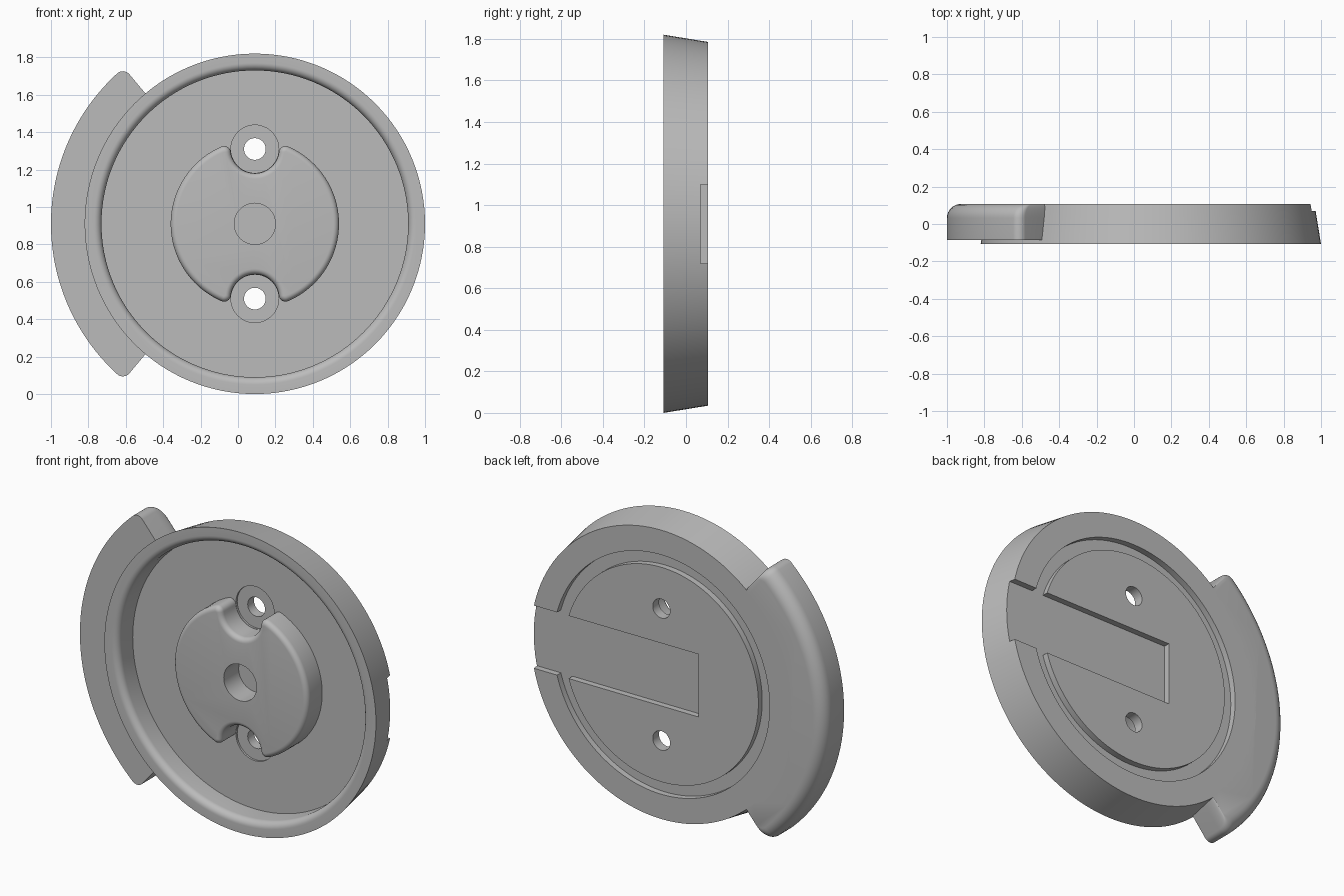
import bpy, bmesh
from math import sin, cos, pi, asin, atan2, sqrt, radians

if "Cube" in bpy.data.objects:
    bpy.data.objects.remove(bpy.data.objects["Cube"], do_unlink=True)

CX, CZ = 0.09, 0.91          # disc axis
FRONT, BACK, FLOOR = -0.108, 0.107, 0.035
SLOT = 0.07                  # depth level of slot and groove

grey = bpy.data.materials.new("plain grey")
grey.use_nodes = True
grey.diffuse_color = (0.5, 0.5, 0.5, 1)
grey.node_tree.nodes["Principled BSDF"].inputs["Base Color"].default_value = (0.5, 0.5, 0.5, 1)


def arc(r, a, b, n, c=(0, 0)):
    return [(c[0] + r * cos(a + (b - a) * i / n), c[1] + r * sin(a + (b - a) * i / n))
            for i in range(n + 1)]


def loft(name, layers):
    """Solid through matching outlines, each layer being (outline, y)."""
    bm = bmesh.new()
    rings = [[bm.verts.new((CX + x, y, CZ + z)) for x, z in pts] for pts, y in layers]
    n = len(rings[0])
    for a, b in zip(rings, rings[1:]):
        for i in range(n):
            j = (i + 1) % n
            bm.faces.new((a[i], a[j], b[j], b[i]))
    bm.faces.new(rings[0])
    bm.faces.new(rings[-1])
    bmesh.ops.recalc_face_normals(bm, faces=bm.faces)
    mesh = bpy.data.meshes.new(name)
    bm.to_mesh(mesh)
    bm.free()
    mesh.materials.append(grey)
    ob = bpy.data.objects.new(name, mesh)
    bpy.context.collection.objects.link(ob)
    return ob


def lathe(name, profile, n=128, c=(0, 0)):
    return loft(name, [(arc(r, 0, 2 * pi, n, c)[:-1], y) for r, y in profile])


def cut(ob, cutter):
    mod = ob.modifiers.new("cut", 'BOOLEAN')
    mod.operation, mod.solver, mod.object = 'DIFFERENCE', 'EXACT', cutter
    bpy.context.view_layer.objects.active = ob
    bpy.ops.object.modifier_apply(modifier=mod.name)
    bpy.data.objects.remove(cutter, do_unlink=True)


def smooth(ob):
    bpy.ops.object.select_all(action='DESELECT')
    ob.select_set(True)
    bpy.context.view_layer.objects.active = ob
    bpy.ops.object.shade_smooth_by_angle(angle=radians(30))


# Round dish: front recess, rounded lip, tapered side, groove on the back
lip = 0.04
profile = [(0.82, FLOOR)]
profile += [(0.82 + lip - u, FRONT + lip - v) for u, v in arc(lip, 0, pi / 2, 8)]
profile += [(0.91, FRONT), (0.875, BACK), (0.725, BACK), (0.725, SLOT), (0.65, SLOT), (0.65, BACK)]
dish = lathe("dish", profile)

# Straight slot on the back, open at the rim
cut(dish, loft("slot_cutter", [([(-0.25, -0.19), (1.1, -0.19), (1.1, 0.19), (-0.25, 0.19)], y)
                               for y in (SLOT, 0.3)]))

# Screw holes with shallow counterbores
for side in (-1, 1):
    c = (0, 0.4 * side)
    cut(dish, lathe("counterbore_cutter", [(0.128, -0.05), (0.128, FLOOR + 0.012)], 48, c))
    cut(dish, lathe("screw_cutter", [(0.058, -0.05), (0.058, 0.3)], 40, c))
smooth(dish)

# Central boss with two notches, rounded ears and a rounded front edge
R, NOTCH, OFF, F, EDGE = 0.45, 0.13, 0.4, 0.035, 0.03


def boss_outline(d):
    a, b = R - F, NOTCH + F
    fz = (a * a - b * b + OFF * OFF) / (2 * OFF)
    fx = sqrt(a * a - fz * fz)
    out = atan2(fz, fx)
    q = arc(R - d, 0, out, 24)
    q += arc(F - d, out, atan2(OFF - fz, -fx), 8, (fx, fz))[1:]
    q += arc(NOTCH + d, atan2(fz - OFF, fx), -pi / 2, 12, (0, OFF))[1:]
    half = q + [(-x, z) for x, z in reversed(q[:-1])]
    return half[:-1] + [(-x, -z) for x, z in half[:-1]]


layers = [(boss_outline(0), FLOOR + 0.004)]
layers += [(boss_outline(EDGE - u), FRONT + EDGE - v) for u, v in arc(EDGE, 0, pi / 2, 6)]
boss = loft("center_boss", layers)
cut(boss, lathe("center_hole_cutter", [(0.11, -0.3), (0.11, 0.2)], 64))
smooth(boss)

# Side grip: ring sector with rounded corners and a rounded back edge
GR, GF, SPREAD = 1.09, 0.045, radians(50)


def grip_outline(d):
    r, s = GR - d, SPREAD - 0.15 * d
    t = s - asin(GF / (r - GF))
    c = ((r - GF) * cos(t), (r - GF) * sin(t))
    half = arc(r, 0, t, 32) + arc(GF, t, s + pi / 2, 8, c)[1:] + arc(0.862, s, 0, 32)
    pts = half[:-1]
    lower = [(x, -z) for x, z in reversed(half)]
    return [(-x, z) for x, z in pts + lower[:-1]]


GE = 0.075
layers = [(grip_outline(0), -0.085)]
layers += [(grip_outline(GE - u), BACK - GE + v) for u, v in arc(GE, 0, pi / 2, 8)]
smooth(loft("side_grip", layers))
